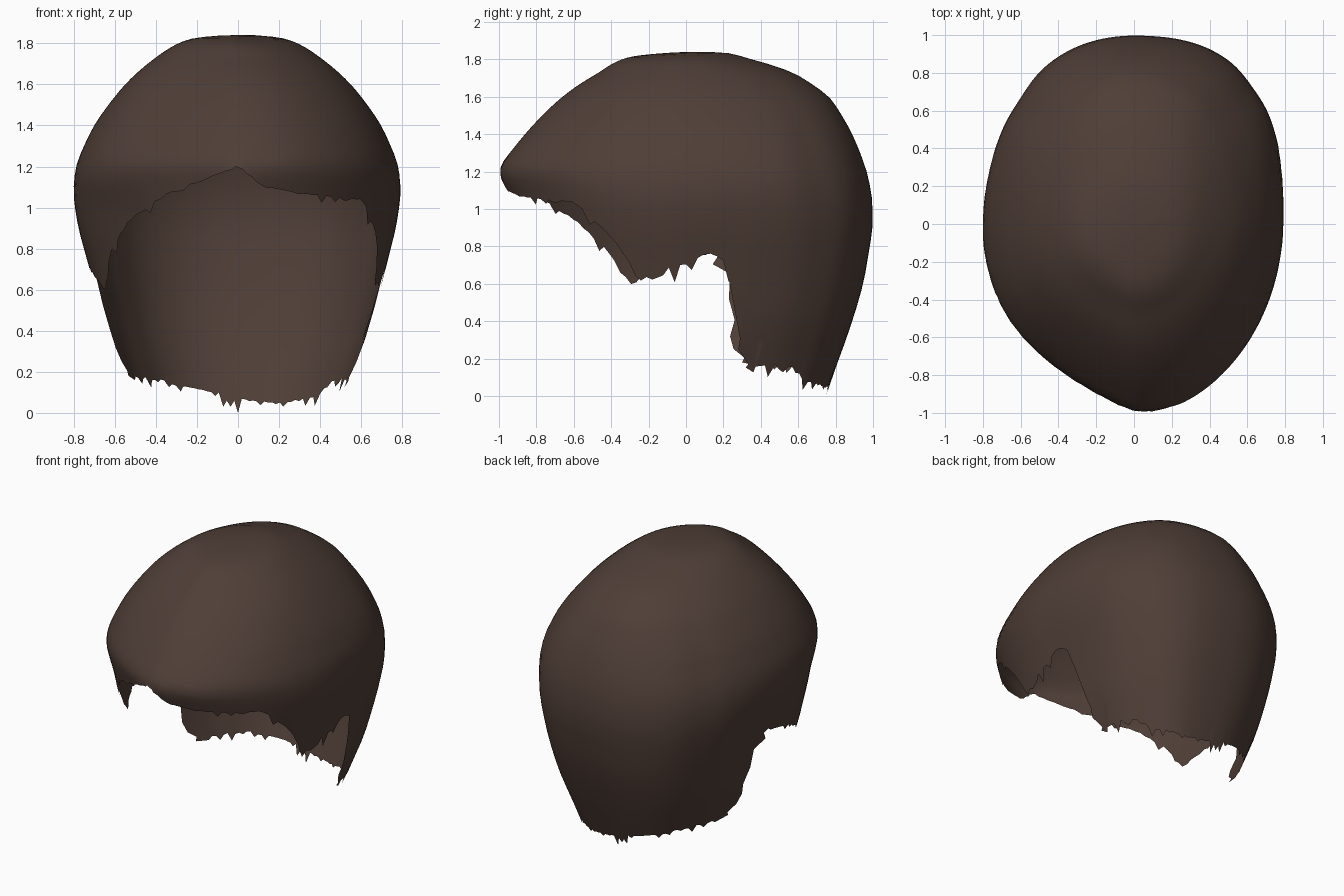
import bpy, bmesh, math, random

cube = bpy.data.objects.get("Cube")
if cube:
    bpy.data.objects.remove(cube)
random.seed(4)

TOP, COLS, ROWS = 1.84, 180, 30

# Cross-sections: height, half width, reach to the front, reach to the back
SECTIONS = [
    (1.84, 0.0, 0.0, 0.0), (1.825, 0.22, 0.28, 0.25), (1.8, 0.29, 0.36, 0.32),
    (1.73, 0.40, 0.47, 0.57), (1.6, 0.55, 0.66, 0.77), (1.4, 0.70, 0.86, 0.89),
    (1.21, 0.785, 1.01, 0.965), (1.07, 0.80, 0.95, 0.995), (0.9, 0.775, 0.90, 1.0),
    (0.6, 0.695, 0.86, 0.95), (0.4, 0.65, 0.82, 0.89), (0.2, 0.57, 0.8, 0.82),
    (0.0, 0.50, 0.75, 0.74)]

# Hem height by angle from the front (0) to the nape (180), for each side
HEM_LEFT = [(0, 1.18), (5, 1.11), (20, 1.07), (49, 1.04), (56, 0.95), (64, 0.81),
            (72, 0.62), (78, 0.67), (90, 0.74), (99, 0.78), (104, 0.66), (107, 0.48),
            (111, 0.27), (116, 0.18), (132, 0.15), (138, 0.08), (160, 0.05), (180, 0.07)]
HEM_RIGHT = [(0, 1.18), (8, 1.2), (24, 1.14), (40, 1.04), (52, 0.93), (62, 0.8),
             (72, 0.61), (79, 0.67), (90, 0.74), (101, 0.78), (106, 0.66), (109, 0.48),
             (113, 0.28), (118, 0.18), (138, 0.17), (152, 0.13), (170, 0.1), (180, 0.07)]


def lerp_table(table, x):
    """Linear lookup in rows of (key, value, ...) sorted by key."""
    x = min(max(x, table[0][0]), table[-1][0])
    for a, b in zip(table, table[1:]):
        if x <= b[0]:
            k = (x - a[0]) / (b[0] - a[0])
            return [p + (q - p) * k for p, q in zip(a[1:], b[1:])]


# Keyed by the root of the drop, so that the crown comes out round
PROFILE = [(math.sqrt(TOP - s[0]),) + s[1:] for s in SECTIONS]


def section(z):
    d = math.sqrt(max(0, TOP - z))
    r = min(0.03, d)
    parts = [lerp_table(PROFILE, d + o) for o in (-r, 0, 0, r)]
    return [sum(v) / 4 for v in zip(*parts)]


def surface(angle, z):
    """Point on the hair shell; positive angles lie on the left side."""
    w, front, back = section(z)
    c, s = math.cos(angle), math.sin(angle)
    drop = min(1, (TOP - z) * 2)
    low = min(1, max(0, (1.3 - z) / 0.6))
    lock = math.exp(-((abs(angle) - 2.3) / 0.12) ** 2)
    wave = 1 + drop * (0.006 * math.sin(5 * angle + 3 * z) * s * s - 0.01 * lock)
    # Fuller corners behind the ears, most of all on the left
    if c < 0:
        full = (0.055 if s > 0 else 0.02) + 0.035 * low
        wave += full * drop * math.sin(2 * angle) ** 2
    # The fringe is fuller on the left and tucks in on the right
    fore = max(0, c)
    tuck = 0.05 * fore ** 4
    if s < 0:
        under = min(1, max(0, (1.15 - z) / 0.15))
        tuck = 0.55 * fore ** 4 * (1 - under) + 0.3 * fore * fore * under
    x = w * s * (1 - tuck) * wave + 0.04 * fore ** 4 * drop
    y = -c * (front if c > 0 else back) * wave + 0.03 * s * abs(s) * drop
    bump = 0.008 * math.sin(6 * x + 1) * math.sin(5 * y) * (1 - drop)
    return x, y, z + bump


def hem(angle):
    deg = math.degrees(angle)
    return lerp_table(HEM_LEFT if deg >= 0 else HEM_RIGHT, abs(deg))[0]


# Hair shell: columns run from the crown to a ragged hem
bm = bmesh.new()
crown = bm.verts.new((0, 0, TOP))
columns = []
for i in range(COLS):
    angle = -math.pi + 2 * math.pi * i / COLS
    deg = math.degrees(angle)
    low = hem(angle)
    col = []
    for j in range(1, ROWS + 1):
        z = TOP - (TOP - low) * (j / ROWS) ** 1.8
        a = angle
        if j == ROWS:
            # Loose strand tips, longest beside the face and ears
            reach = 0.015 + 0.06 * abs(math.sin(angle)) ** 3
            z -= reach * random.random() ** 2 * (1.6 if i % 3 == 0 else 0.5)
            if 102 < abs(deg) < 118:
                a -= math.copysign(random.random() ** 2 * 0.1, angle)
            # Pointed tuft at the nape
            if deg < -171:
                z = 0.0 if i == 0 else 0.03 + 0.03 * (i % 2)
        col.append(bm.verts.new(surface(a, max(z, 0))))
    columns.append(col)
for i, col in enumerate(columns):
    nxt = columns[(i + 1) % COLS]
    bm.faces.new((crown, col[0], nxt[0]))
    for j in range(ROWS - 1):
        bm.faces.new((col[j], col[j + 1], nxt[j + 1], nxt[j]))
bmesh.ops.recalc_face_normals(bm, faces=bm.faces)
if sum(f.normal.z for f in bm.faces if f.calc_center_median().z > 1.6) < 0:
    bmesh.ops.reverse_faces(bm, faces=bm.faces)

mesh = bpy.data.meshes.new("hair_shell")
bm.to_mesh(mesh)
bm.free()
hair = bpy.data.objects.new("hair_shell", mesh)
bpy.context.collection.objects.link(hair)

# Dark brown hair colour
brown = bpy.data.materials.new("dark_brown")
brown.use_nodes = True
colour = (0.078, 0.048, 0.038, 1)
brown.diffuse_color = colour
brown.node_tree.nodes["Principled BSDF"].inputs["Base Color"].default_value = colour
mesh.materials.append(brown)

bpy.context.view_layer.objects.active = hair
hair.select_set(True)
bpy.ops.object.shade_smooth_by_angle(angle=math.radians(60))
